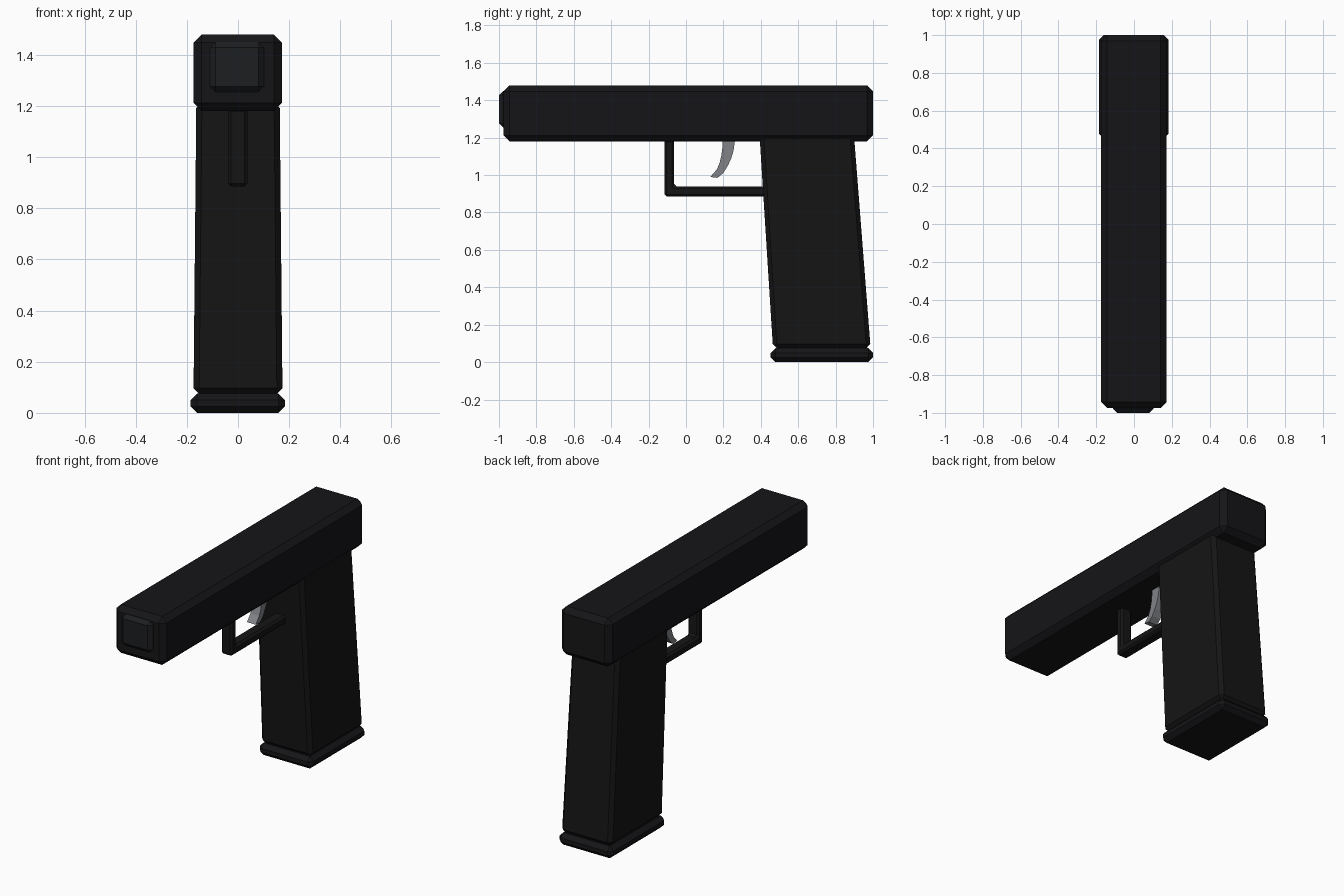
import bpy, bmesh

if "Cube" in bpy.data.objects:
    bpy.data.objects.remove(bpy.data.objects["Cube"])


def material(name, rgb):
    m = bpy.data.materials.new(name)
    m.diffuse_color = (*rgb, 1)
    m.use_nodes = True
    m.node_tree.nodes["Principled BSDF"].inputs["Base Color"].default_value = m.diffuse_color
    return m


BLACK = material("black_polymer", (0.0075, 0.0075, 0.0075))
SLIDE = material("dark_steel", (0.0075, 0.0075, 0.009))
MUZZLE = material("muzzle_steel", (0.012, 0.013, 0.015))
GREY = material("trigger_grey", (0.22, 0.225, 0.24))


def side_part(name, profile, x0, x1, mat, bevel=0.0, x_low=None):
    """Extrude a (y, z) side profile from x0 to x1, with chamfered edges.
    x_low gives a different half width for the lowest points."""
    bm = bmesh.new()
    face = bm.faces.new([bm.verts.new((x0, y, z)) for y, z in profile])
    ext = bmesh.ops.extrude_face_region(bm, geom=[face])["geom"]
    for v in ext:
        if isinstance(v, bmesh.types.BMVert):
            v.co.x = x1
    if x_low:
        zmin = min(z for _, z in profile)
        for v in bm.verts:
            if v.co.z < zmin + 0.01:
                v.co.x = x_low if v.co.x > 0 else -x_low
    bmesh.ops.recalc_face_normals(bm, faces=bm.faces)
    if bevel:
        bmesh.ops.bevel(bm, geom=bm.edges[:], offset=bevel, segments=1,
                        affect='EDGES', clamp_overlap=True)
    me = bpy.data.meshes.new(name)
    bm.to_mesh(me)
    bm.free()
    me.materials.append(mat)
    ob = bpy.data.objects.new(name, me)
    bpy.context.collection.objects.link(ob)
    return ob


def rect(y0, y1, z0, z1):
    return [(y0, z0), (y1, z0), (y1, z1), (y0, z1)]


# Slide and the raised muzzle block on its front
side_part("slide", rect(-0.975, 1.0, 1.18, 1.48), -0.174, 0.172, SLIDE, 0.032)
side_part("muzzle", rect(-1.0, -0.90, 1.255, 1.45), -0.110, 0.102, MUZZLE, 0.022)

# Slanted grip, slightly wider at the bottom
side_part("grip", [(0.465, 0.075), (0.987, 0.075), (0.898, 1.215), (0.393, 1.215)],
          -0.163, 0.163, BLACK, 0.022, x_low=0.174)

# Magazine base plate
side_part("magazine_base", rect(0.453, 1.0, 0.0, 0.075), -0.185, 0.183, SLIDE, 0.025)

# L-shaped trigger guard
side_part("trigger_guard",
          [(-0.115, 0.885), (0.45, 0.885), (0.45, 0.94), (-0.063, 0.94),
           (-0.063, 1.19), (-0.115, 1.19)],
          -0.039, 0.037, BLACK, 0.012)

# Curved trigger
side_part("trigger",
          [(0.197, 1.22), (0.196, 1.16), (0.190, 1.11), (0.181, 1.07),
           (0.165, 1.03), (0.130, 0.990), (0.168, 0.985), (0.198, 1.01),
           (0.224, 1.05), (0.242, 1.09), (0.254, 1.13), (0.261, 1.18),
           (0.262, 1.22)],
          -0.03, 0.03, GREY)
